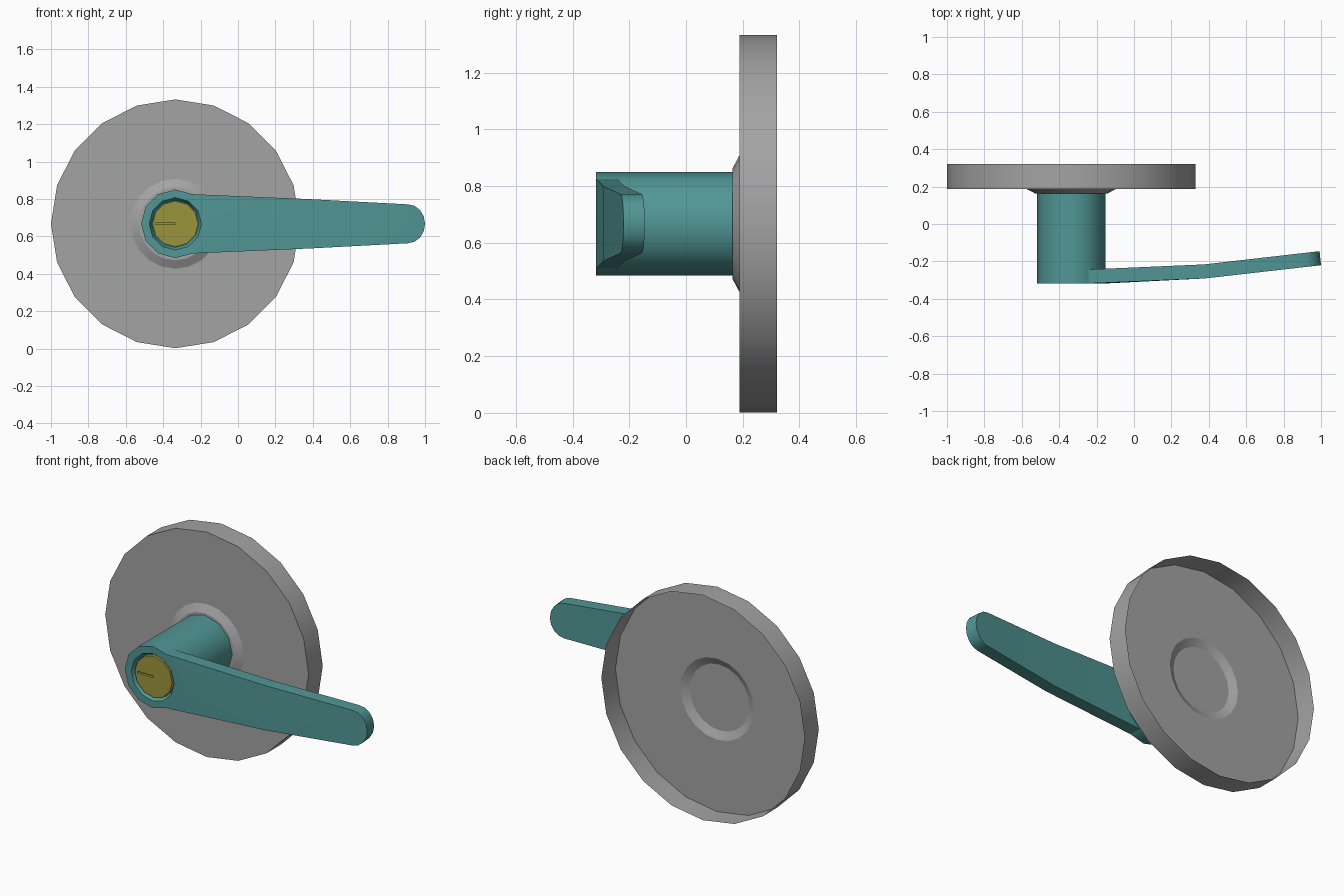
import bpy, bmesh
from math import cos, sin, tau, radians

if "Cube" in bpy.data.objects:
    bpy.data.objects.remove(bpy.data.objects["Cube"])

CX, CZ = -0.335, 0.667   # axis of the round parts, running along y


def material(name, color):
    m = bpy.data.materials.new(name)
    m.diffuse_color = (*color, 1)
    m.use_nodes = True
    m.node_tree.nodes["Principled BSDF"].inputs["Base Color"].default_value = m.diffuse_color
    return m


def finish(bm, name, mat=None, smooth=30):
    me = bpy.data.meshes.new(name)
    bm.to_mesh(me)
    bm.free()
    ob = bpy.data.objects.new(name, me)
    bpy.context.collection.objects.link(ob)
    if mat:
        me.materials.append(mat)
    if smooth:
        bpy.ops.object.select_all(action='DESELECT')
        ob.select_set(True)
        bpy.context.view_layer.objects.active = ob
        bpy.ops.object.shade_smooth_by_angle(angle=radians(smooth))
    else:
        me.shade_flat()
    return ob


def lathe(name, profile, sides, mat, smooth, close_back=False):
    """Turn (radius, y) points from back to front around the axis; cap the last ring."""
    bm = bmesh.new()
    rings = [[bm.verts.new((CX + r * cos(tau * k / sides), y, CZ + r * sin(tau * k / sides)))
              for k in range(sides)] for r, y in profile]
    for a, b in zip(rings, rings[1:]):
        for k in range(sides):
            n = (k + 1) % sides
            bm.faces.new((a[k], a[n], b[n], b[k]))
    bm.faces.new(rings[-1])
    if close_back:
        bm.faces.new(rings[0][::-1])
    return finish(bm, name, mat, smooth)


grey = material("dark_grey", (0.37, 0.37, 0.37))
teal = material("teal", (0.082, 0.31, 0.303))
brass = material("brass", (0.33, 0.3, 0.045))

# Wall plate: open-backed shell with a raised collar
lathe("wall_plate", [(0.665, 0.32), (0.665, 0.188), (0.24, 0.188), (0.195, 0.164)], 20, grey, 22)

# Round handle neck with a tapered recess in its front
lathe("handle_neck", [(0.183, 0.164), (0.183, -0.318), (0.14, -0.318), (0.126, -0.288)],
      12, teal, 35)

# Lock barrel with a keyway slot
barrel = lathe("lock_barrel", [(0.122, -0.287), (0.122, -0.311)], 12, brass, 0, close_back=True)
bm = bmesh.new()
bmesh.ops.create_cube(bm, size=1)
for v in bm.verts:
    v.co = (CX - 0.053 + v.co.x * 0.106, -0.311 + v.co.y * 0.03, CZ + v.co.z * 0.01)
cutter = finish(bm, "keyway_cutter", brass, 0)
cutter.hide_render = True
cutter.hide_set(True)
cut = barrel.modifiers.new("keyway", 'BOOLEAN')
cut.operation = 'DIFFERENCE'
cut.object = cutter

# Lever: rows of (x, z offset, front y), from the neck's facets out to the rounded tip
COLS = 9
base, middle, tip = [], [], []
for j in range(COLS):
    a = 60 - 15 * j
    r = 0.183 * (1 if a % 30 == 0 else cos(radians(15)))
    base.append((CX + r * cos(radians(a)), r * sin(radians(a)), -0.318))
    middle.append((0.38, 0.132 * (1 - j / 4), -0.291))
    t = radians(90 - 22.5 * j)
    x = 0.908 + 0.092 * cos(t)
    tip.append((x, 0.104 * sin(t), -0.291 + (x - 0.38) * 0.114))
bm = bmesh.new()
front, back = [], []
for row, lean in ((base, 0), (middle, -0.004), (tip, -0.008)):
    front.append([bm.verts.new((x, y, CZ + z)) for x, z, y in row])
    back.append([bm.verts.new((x + lean, y + 0.075, CZ + z)) for x, z, y in row])
for i in range(2):
    for j in range(COLS - 1):
        for g in (front, back):
            bm.faces.new((g[i][j], g[i][j + 1], g[i + 1][j + 1], g[i + 1][j]))
    for j in (0, COLS - 1):
        bm.faces.new((front[i][j], front[i + 1][j], back[i + 1][j], back[i][j]))
for j in range(COLS - 1):
    bm.faces.new((front[2][j], front[2][j + 1], back[2][j + 1], back[2][j]))
bmesh.ops.recalc_face_normals(bm, faces=bm.faces)
finish(bm, "lever", teal, 35)
